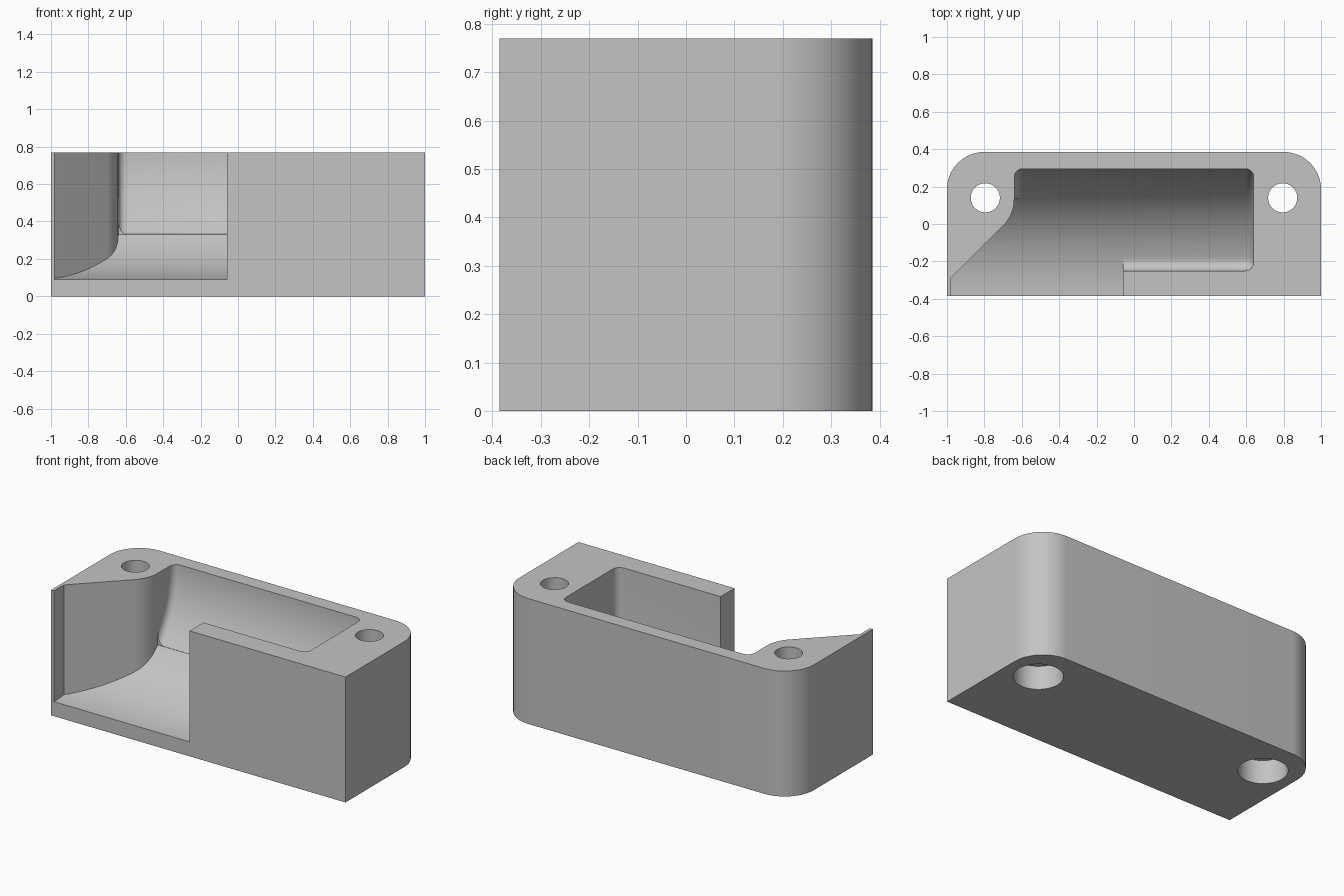
import bpy, bmesh
from math import sin, cos, atan2, sqrt, radians, pi

if "Cube" in bpy.data.objects:
    bpy.data.objects.remove(bpy.data.objects["Cube"], do_unlink=True)

W, D, H = 1.0, 0.385, 0.77      # half width, half depth, height
R = 0.68                        # scooped floor radius, centred on the front top edge
FILLET = 0.05
HOLE_X, HOLE_Y = 0.795, 0.14


def arc(cx, cy, r, a0, a1, n):
    """Points on an arc, angles in degrees."""
    angles = [radians(a0 + (a1 - a0) * i / n) for i in range(n + 1)]
    return [(cx + r * cos(a), cy + r * sin(a)) for a in angles]


def prism(name, pts, axis, lo, hi, round_ends=0):
    """Extrude a closed outline along x (points are y, z) or z (points are x, y)."""
    bm = bmesh.new()
    place = (lambda p, t: (t, p[0], p[1])) if axis == "x" else (lambda p, t: (p[0], p[1], t))
    a = [bm.verts.new(place(p, lo)) for p in pts]
    b = [bm.verts.new(place(p, hi)) for p in pts]
    caps = [bm.faces.new(a), bm.faces.new(b)]
    for i in range(len(pts)):
        j = (i + 1) % len(pts)
        bm.faces.new((a[i], a[j], b[j], b[i]))
    bmesh.ops.recalc_face_normals(bm, faces=bm.faces)
    if round_ends:
        edges = [e for f in caps for e in f.edges]
        bmesh.ops.bevel(bm, geom=edges, offset=round_ends, offset_type="OFFSET",
                        segments=6, profile=0.5, affect="EDGES", clamp_overlap=False)
    mesh = bpy.data.meshes.new(name)
    bm.to_mesh(mesh)
    bm.free()
    ob = bpy.data.objects.new(name, mesh)
    bpy.context.collection.objects.link(ob)
    return ob


def combine(target, cutter, operation="DIFFERENCE"):
    """Apply a boolean and discard the cutter."""
    cutter.hide_render = True
    mod = target.modifiers.new("cut", "BOOLEAN")
    mod.operation, mod.solver, mod.object = operation, "EXACT", cutter
    bpy.context.view_layer.update()
    graph = bpy.context.evaluated_depsgraph_get()
    mesh = bpy.data.meshes.new_from_object(target.evaluated_get(graph))
    target.modifiers.clear()
    target.data = mesh
    bpy.data.objects.remove(cutter, do_unlink=True)


# Block with rounded back corners
corner = 0.2
outline = [(-W, -D), (W, -D)]
outline += arc(W - corner, D - corner, corner, 0, 90, 16)
outline += arc(-W + corner, D - corner, corner, 90, 180, 16)
body = prism("housing_block", outline, "z", 0, H)

# Scooped pocket with a filleted front wall and rounded ends
front = -0.25
cy = front + FILLET
cz = H - sqrt((R - FILLET) ** 2 - (cy + D) ** 2)
meet = atan2(cz - H, cy + D) * 180 / pi
profile = [(front, 1.0)]
profile += arc(cy, cz, FILLET, 180, 360 + meet, 8)
profile += arc(-D, H, R, meet, 0, 36)[1:]
profile += [(-D + R, 1.0)]
pocket = prism("pocket_cutter", profile, "x", -0.64, 0.64, round_ends=0.045)
combine(body, pocket)

# Flared opening through the front, following the same scooped floor
bend = 0.205
plan = [(-0.06, -0.6), (-0.06, 0.135)]
plan += arc(-0.64 - bend, 0.135, bend, 0, -45, 12)
plan += [(-0.98, -0.29), (-0.98, -0.6)]
opening = prism("opening_cutter", plan, "z", 0.02, 0.95)
floor = [(-0.8, 1.0), (-0.8, H - R - 0.001)]
floor += arc(-D, H, R + 0.001, -90, 0, 44) + [(-D + R + 0.001, 1.0)]
combine(opening, prism("floor_shape", floor, "x", -1.2, 1.2), "INTERSECT")
combine(body, opening)

# Screw holes, counterbored from below
for side in (-1, 1):
    for radius, top in ((0.078, 1.0), (0.137, 0.144)):
        circle = arc(side * HOLE_X, HOLE_Y, radius, 0, 360, 40)[:-1]
        combine(body, prism("hole_cutter", circle, "z", -0.1, top))

# Plain grey finish
grey = bpy.data.materials.new("light_grey")
grey.use_nodes = True
colour = (0.55, 0.55, 0.55, 1)
grey.diffuse_color = colour
grey.node_tree.nodes["Principled BSDF"].inputs["Base Color"].default_value = colour
body.data.materials.clear()
body.data.materials.append(grey)
for poly in body.data.polygons:
    poly.material_index = 0

bpy.ops.object.select_all(action="DESELECT")
body.select_set(True)
bpy.context.view_layer.objects.active = body
bpy.ops.object.shade_smooth_by_angle(angle=radians(30))
